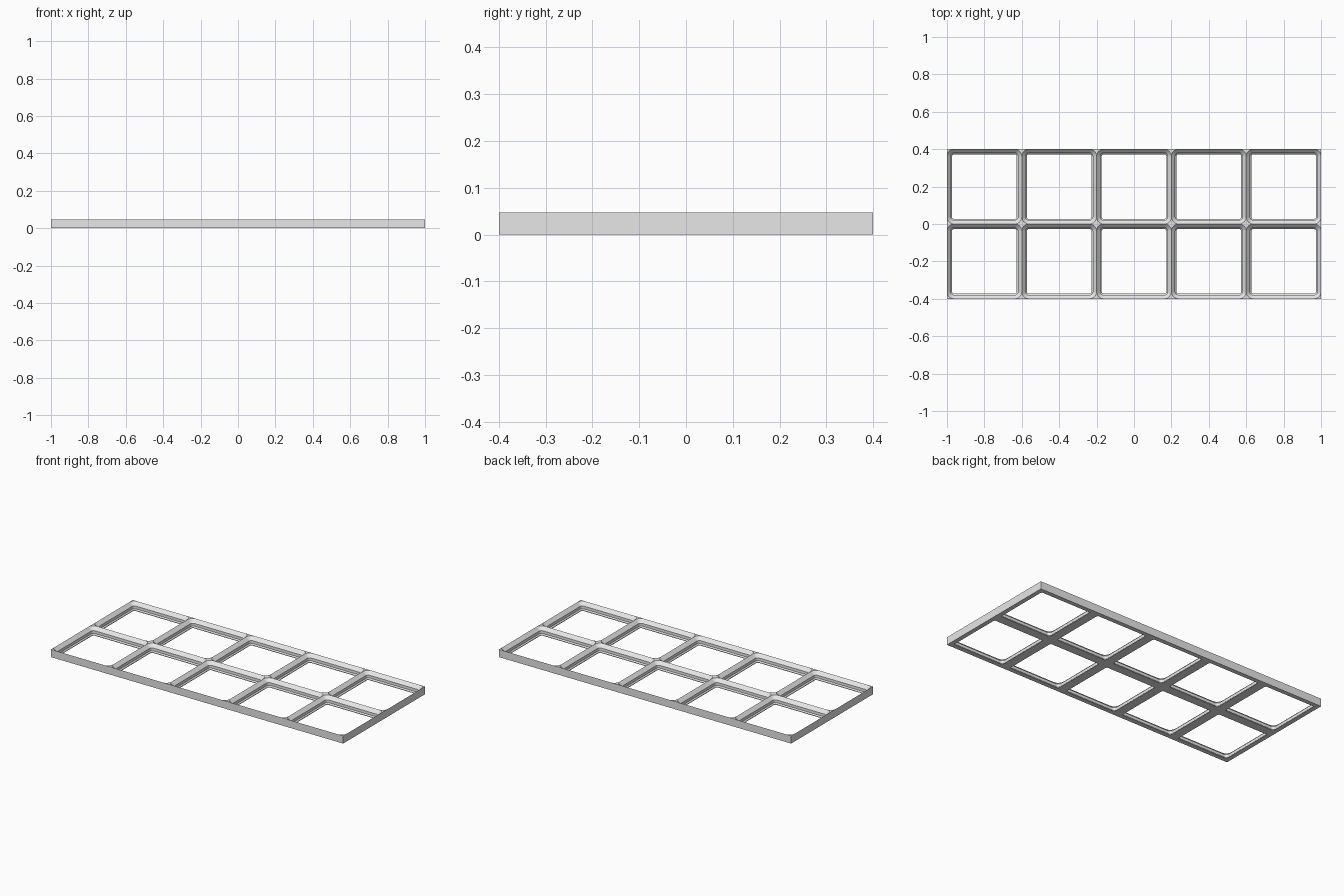
import bpy
import bmesh
from math import cos, sin, pi

cube = bpy.data.objects.get("Cube")
if cube:
    bpy.data.objects.remove(cube, do_unlink=True)

COLS, ROWS = 5, 2
MM = 2 / 210                 # one millimetre in model units
HALF = 21 * MM               # half a cell
TOP = 5 * MM
RADIUS = 4 * MM
ARC = 8                      # segments per rounded corner
CORNERS = [(1, 1), (-1, 1), (-1, -1), (1, -1)]
# Pocket wall, bottom to top: (inset from cell edge, height) in mm
PROFILE = [(2.85, 0), (2.85, 0.35), (2.15, 1.05), (2.15, 2.85), (0, 5)]

grey = bpy.data.materials.new("light grey")
grey.use_nodes = True
grey.diffuse_color = (0.8, 0.8, 0.8, 1)
grey.node_tree.nodes["Principled BSDF"].inputs["Base Color"].default_value = (0.8, 0.8, 0.8, 1)


def rounded_loop(bm, cx, cy, inset, z):
    """Four lists of vertices, one per rounded corner, counterclockwise."""
    r = RADIUS - inset
    c = HALF - RADIUS
    return [[bm.verts.new((cx + sx * c + r * cos((q + i / ARC) * pi / 2),
                           cy + sy * c + r * sin((q + i / ARC) * pi / 2), z))
             for i in range(ARC + 1)]
            for q, (sx, sy) in enumerate(CORNERS)]


def square_loop(bm, cx, cy, hx, hy, z):
    return [bm.verts.new((cx + sx * hx, cy + sy * hy, z)) for sx, sy in CORNERS]


def add_cell(bm, cx, cy):
    loops = [rounded_loop(bm, cx, cy, inset * MM, z * MM) for inset, z in PROFILE]
    # Stepped pocket wall
    for low, high in zip(loops, loops[1:]):
        a, b = sum(low, []), sum(high, [])
        for i in range(len(a)):
            j = (i + 1) % len(a)
            bm.faces.new((a[j], a[i], b[i], b[j]))
    # Flat underside and the small flat corners on top
    under = square_loop(bm, cx, cy, HALF, HALF, 0)
    over = square_loop(bm, cx, cy, HALF, HALF, TOP)
    for q in range(4):
        n = (q + 1) % 4
        low, high = loops[0][q], loops[-1][q]
        for i in range(ARC):
            bm.faces.new((under[q], low[i], low[i + 1]))
            bm.faces.new((over[q], high[i + 1], high[i]))
        bm.faces.new((under[q], low[-1], loops[0][n][0], under[n]))


bm = bmesh.new()
for col in range(COLS):
    for row in range(ROWS):
        add_cell(bm, (2 * col - COLS + 1) * HALF, (2 * row - ROWS + 1) * HALF)

# Outer side walls
low = square_loop(bm, 0, 0, COLS * HALF, ROWS * HALF, 0)
high = square_loop(bm, 0, 0, COLS * HALF, ROWS * HALF, TOP)
for q in range(4):
    n = (q + 1) % 4
    bm.faces.new((low[q], low[n], high[n], high[q]))

bmesh.ops.remove_doubles(bm, verts=bm.verts, dist=1e-5)
# Underside faces down, corner flats face up
for f in bm.faces:
    f.normal_update()
    if abs(f.normal.z) > 0.99 and (f.normal.z > 0) != (f.calc_center_median().z > TOP / 2):
        f.normal_flip()

mesh = bpy.data.meshes.new("grid_baseplate")
bm.to_mesh(mesh)
bm.free()
mesh.materials.append(grey)
plate = bpy.data.objects.new("grid_baseplate", mesh)
bpy.context.collection.objects.link(plate)
